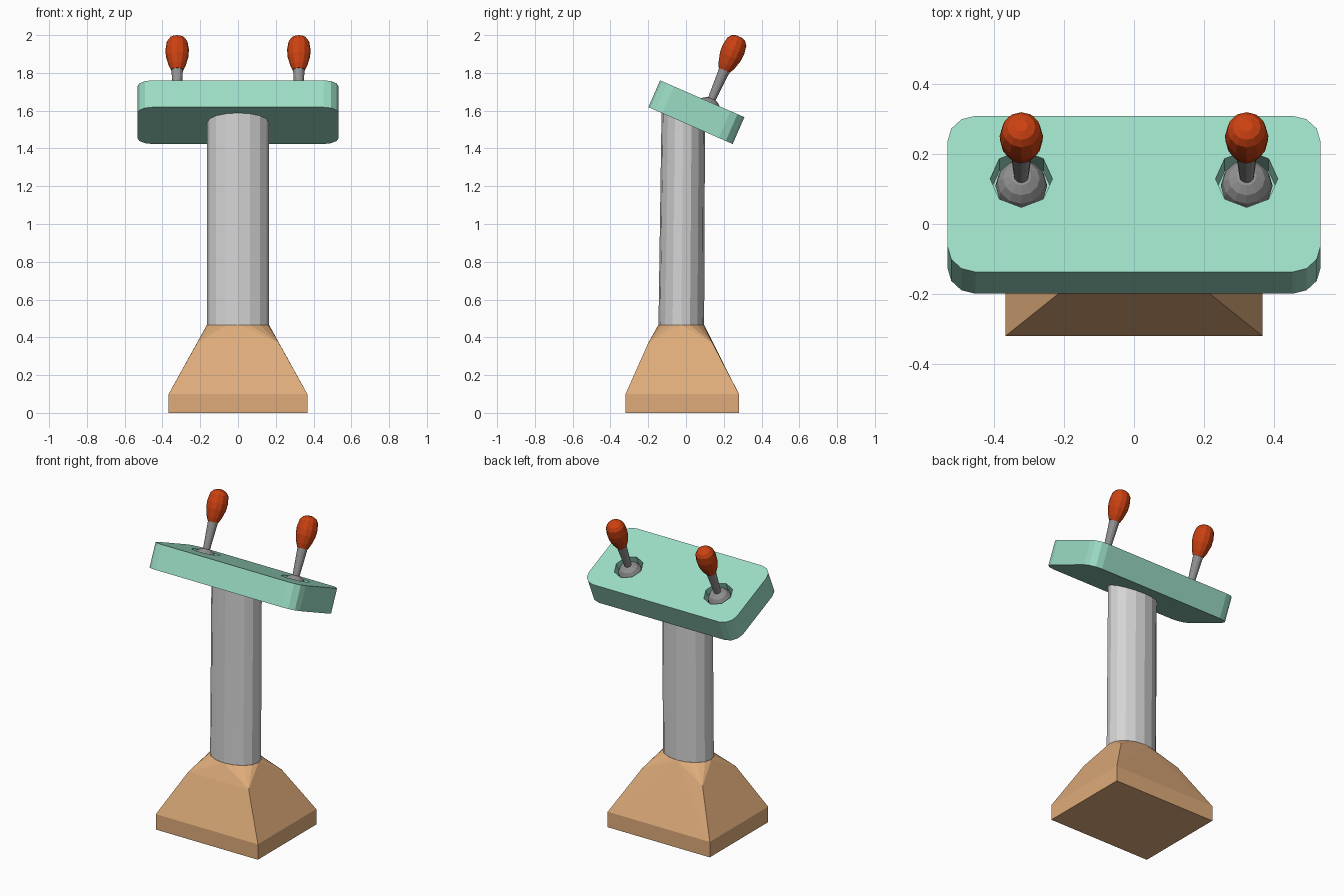
import bpy
import bmesh
from math import sin, cos, pi, radians
from mathutils import Matrix, Vector

old = bpy.data.objects.get("Cube")
if old:
    bpy.data.objects.remove(old, do_unlink=True)


def material(name, rgb):
    m = bpy.data.materials.new(name)
    m.use_nodes = True
    m.diffuse_color = (*rgb, 1)
    m.node_tree.nodes["Principled BSDF"].inputs["Base Color"].default_value = (*rgb, 1)
    return m


teal = material("mint green", (0.33, 0.72, 0.56))
light_grey = material("light grey", (0.66, 0.66, 0.66))
mid_grey = material("mid grey", (0.29, 0.29, 0.29))
tan = material("tan", (0.73, 0.41, 0.195))
orange = material("burnt orange", (0.60, 0.053, 0.006))


def finish(name, bm, mat, matrix=Matrix()):
    bmesh.ops.recalc_face_normals(bm, faces=bm.faces)
    mesh = bpy.data.meshes.new(name)
    bm.to_mesh(mesh)
    bm.free()
    mesh.materials.append(mat)
    obj = bpy.data.objects.new(name, mesh)
    obj.matrix_world = matrix
    bpy.context.collection.objects.link(obj)
    return obj


def ellipse(z, rx, ry, y=0.0, sides=16):
    return [Vector((rx * cos(2 * pi * i / sides), y + ry * sin(2 * pi * i / sides), z))
            for i in range(sides)]


def rectangle(z, x, y0, y1):
    return [Vector(p) for p in ((-x, y0, z), (x, y0, z), (x, y1, z), (-x, y1, z))]


def loft(name, rings, mat, matrix=Matrix()):
    """Skin a stack of equal rings and cap both ends."""
    bm = bmesh.new()
    loops = [[bm.verts.new(p) for p in ring] for ring in rings]
    n = len(loops[0])
    for a, b in zip(loops, loops[1:]):
        for i in range(n):
            j = (i + 1) % n
            bm.faces.new((a[i], a[j], b[j], b[i]))
    bm.faces.new(loops[0])
    bm.faces.new(loops[-1])
    return finish(name, bm, mat, matrix)


def lathe(name, profile, mat, matrix, sides):
    return loft(name, [ellipse(z, r, r, sides=sides) for z, r in profile], mat, matrix)


# Pedestal foot: plinth, sloped sides and a rounded neck
bm = bmesh.new()
for p in (rectangle(0, 0.367, -0.32, 0.28) + rectangle(0.1, 0.367, -0.32, 0.28)
          + rectangle(0.37, 0.217, -0.2, 0.14) + ellipse(0.465, 0.165, 0.122, -0.025)):
    bm.verts.new(p)
bmesh.ops.convex_hull(bm, input=bm.verts)
bmesh.ops.dissolve_limit(bm, angle_limit=radians(1), verts=bm.verts, edges=bm.edges)
finish("pedestal_foot", bm, tan)

# Column, ending inside the panel
loft("column", [ellipse(0.45, 0.163, 0.121, -0.025),
                ellipse(1.62, 0.163, 0.115, -0.014)], light_grey)

# Tilted panel with rounded corners
tilt = Matrix.Translation((0, 0.086, 1.663)) @ Matrix.Rotation(radians(-23.6), 4, "X")
half_x, half_y, radius, thickness = 0.533, 0.2435, 0.08, 0.155
outline = []
for k, (sx, sy) in enumerate(((1, 1), (-1, 1), (-1, -1), (1, -1))):
    for step in range(4):
        a = (k + step / 3) * pi / 2
        outline.append(Vector((sx * (half_x - radius) + radius * cos(a),
                               sy * (half_y - radius) + radius * sin(a), 0)))
panel = loft("panel", [[p - Vector((0, 0, thickness)) for p in outline], outline], teal, tilt)

for side, x in (("left", 0.322), ("right", -0.322)):
    socket = tilt @ Matrix.Translation((x, 0.047, 0))

    # Octagonal socket cut into the panel
    cutter = lathe("socket_cutter", [(-0.09, 0.089), (0.05, 0.089)], teal, socket, 8)
    cutter.hide_render = True
    cut = panel.modifiers.new("socket", "BOOLEAN")
    cut.operation = "DIFFERENCE"
    cut.solver = "EXACT"
    cut.object = cutter
    bpy.context.view_layer.objects.active = panel
    bpy.ops.object.modifier_apply(modifier=cut.name)
    bpy.data.objects.remove(cutter, do_unlink=True)

    # Ball joint
    bm = bmesh.new()
    bmesh.ops.create_uvsphere(bm, u_segments=12, v_segments=8, radius=0.074)
    finish(side + "_ball_joint", bm, mid_grey, socket @ Matrix.Translation((0, 0, -0.05)))

    # Lever and grip
    lathe(side + "_lever", [(0, 0.02), (0.2, 0.031)], mid_grey, socket, 12)
    lathe(side + "_grip", [(0.186, 0.033), (0.215, 0.046), (0.265, 0.06), (0.305, 0.062),
                           (0.35, 0.055), (0.37, 0.04), (0.38, 0.018)], orange, socket, 12)
